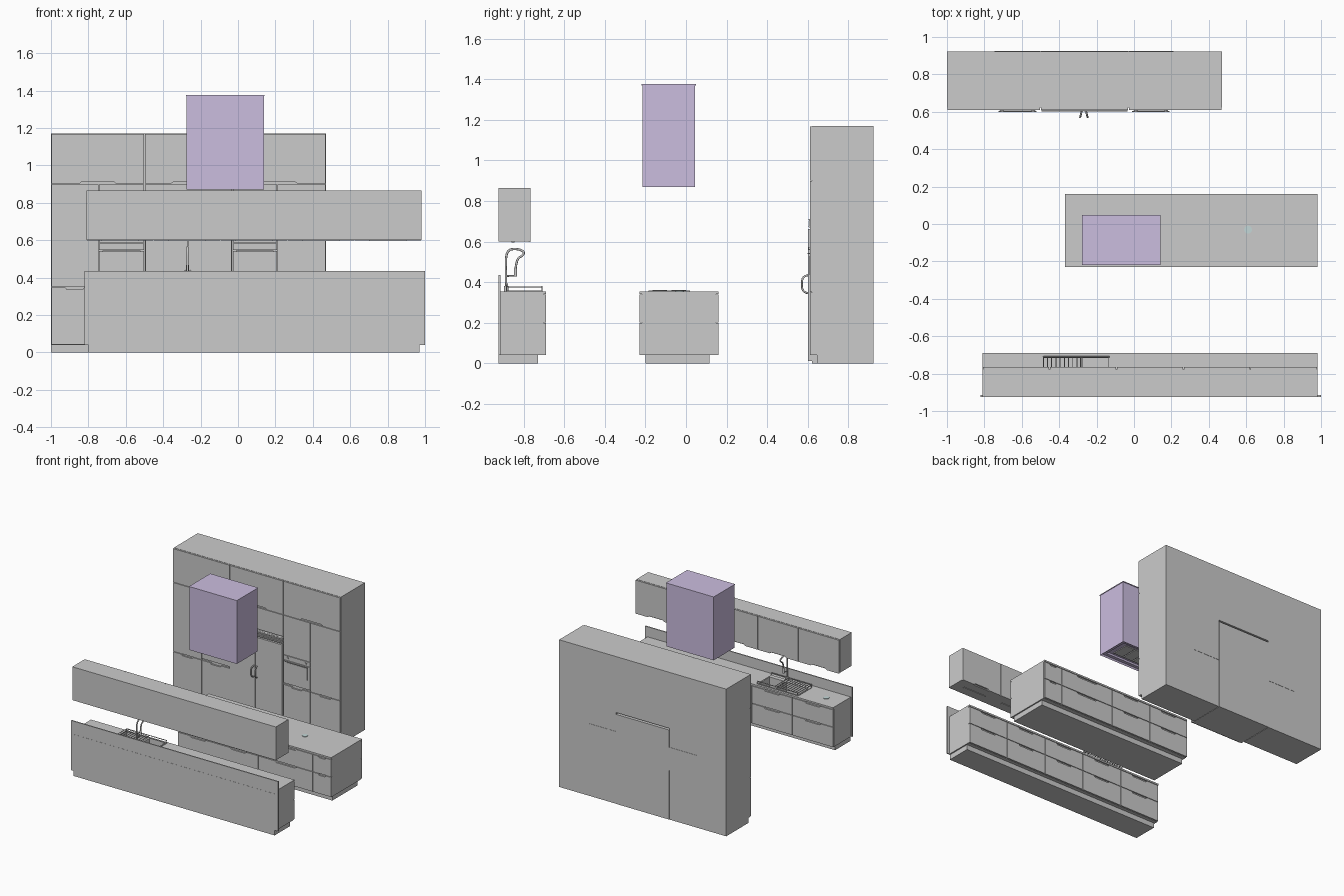
import bpy, bmesh, math
from mathutils import Vector

if "Cube" in bpy.data.objects:
    bpy.data.objects.remove(bpy.data.objects["Cube"])


def finish(name, bm, smooth=False):
    bmesh.ops.recalc_face_normals(bm, faces=bm.faces)
    me = bpy.data.meshes.new(name)
    bm.to_mesh(me)
    bm.free()
    for p in me.polygons:
        p.use_smooth = smooth
    ob = bpy.data.objects.new(name, me)
    bpy.context.collection.objects.link(ob)
    return ob


def box(name, x0, x1, y0, y1, z0, z1):
    bm = bmesh.new()
    bmesh.ops.create_cube(bm, size=1)
    for v in bm.verts:
        v.co = Vector(((x0 + x1) / 2 + v.co.x * (x1 - x0),
                       (y0 + y1) / 2 + v.co.y * (y1 - y0),
                       (z0 + z1) / 2 + v.co.z * (z1 - z0)))
    return finish(name, bm)


def front(name, x0, x1, z0, z1, y, depth=0.012, notch=0):
    """Door or drawer front; notch 1 / -1 cuts a grip in its top / bottom edge."""
    g = 0.002
    x0, x1, z0, z1 = x0 + g, x1 - g, z0 + g, z1 - g
    c, w = (x0 + x1) / 2, 0.2 * (x1 - x0)
    near, far = (z1, z0) if notch >= 0 else (z0, z1)
    pts = [(x0, far), (x1, far), (x1, near)]
    if notch:
        d = near - notch * 0.011
        pts += [(c + w, near), (c + w * 0.85, d), (c - w * 0.85, d), (c - w, near)]
    pts.append((x0, near))
    bm = bmesh.new()
    f = bm.faces.new([bm.verts.new((x, y, z)) for x, z in pts])
    r = bmesh.ops.extrude_face_region(bm, geom=[f])
    bmesh.ops.translate(bm, vec=(0, depth, 0),
                        verts=[v for v in r["geom"] if isinstance(v, bmesh.types.BMVert)])
    return finish(name, bm)


def disc(name, x, y, z, r, h, axis="z"):
    bpy.ops.mesh.primitive_cylinder_add(vertices=24, radius=r, depth=h, location=(x, y, z),
                                        rotation=(math.pi / 2 if axis == "y" else 0, 0, 0))
    ob = bpy.context.object
    ob.name = name
    bpy.ops.object.shade_smooth_by_angle()
    return ob


def tube(name, pts, r, kind="POLY"):
    cu = bpy.data.curves.new(name, "CURVE")
    cu.dimensions = "3D"
    cu.bevel_depth, cu.bevel_resolution, cu.use_fill_caps = r, 2, True
    s = cu.splines.new(kind)
    s.points.add(len(pts) - 1)
    for p, co in zip(s.points, pts):
        p.co = (*co, 1)
    if kind == "NURBS":
        s.order_u, s.use_endpoint_u, s.resolution_u = 3, True, 6
    ob = bpy.data.objects.new(name, cu)
    bpy.context.collection.objects.link(ob)
    return ob


def paint(ob, color):
    m = bpy.data.materials.new(ob.name + "_colour")
    m.diffuse_color = (*color, 1)
    m.use_nodes = True
    m.node_tree.nodes["Principled BSDF"].inputs["Base Color"].default_value = m.diffuse_color
    ob.data.materials.append(m)


# Tall cabinet wall: two side carcasses bridged over the fridge niche
YF, YB = 0.61, 0.925
for side, x0, x1 in (("left", -1, -0.5), ("right", -0.03, 0.47)):
    box(f"tall_carcass_{side}", x0, x1, YF + 0.012, YB - 0.002, 0.04, 1.17)
    box(f"tall_plinth_{side}", x0, x1, 0.645, YB - 0.002, 0, 0.04)
box("tall_bridge", -0.5, -0.03, YF + 0.012, YB - 0.002, 0.725, 1.17)
for x0, x1 in ((-1, -0.5), (-0.5, -0.03), (-0.03, 0.47)):
    front("tall_top_door", x0, x1, 0.9, 1.17, YF, notch=-1)
front("above_fridge_door", -0.5, -0.03, 0.725, 0.9, YF)
for x0, x1 in ((-1, -0.745), (0.21, 0.47)):
    front("tall_door", x0, x1, 0.35, 0.9, YF)
    front("tall_lower_door", x0, x1, 0.04, 0.35, YF, notch=1)

# Oven columns
for x0, x1 in ((-0.745, -0.5), (-0.03, 0.21)):
    front("lift_door", x0, x1, 0.585, 0.9, YF)
    front("under_oven_drawer", x0, x1, 0.04, 0.35, YF, notch=1)
    front("oven_door", x0, x1, 0.36, 0.545, YF)
    front("oven_controls", x0, x1, 0.545, 0.585, YF)
    box("oven_window", x0 + 0.027, x1 - 0.027, YF - 0.002, YF + 0.004, 0.435, 0.53)
    box("oven_handle", x0 + 0.02, x1 - 0.02, YF - 0.012, YF - 0.006, 0.538, 0.544)
    for hx in (x0 + 0.035, x1 - 0.035):
        box("oven_handle_post", hx - 0.003, hx + 0.003, YF - 0.007, YF + 0.002, 0.538, 0.544)
    for kx in (x0 + 0.04, x1 - 0.04):
        disc("oven_knob", kx, YF - 0.003, 0.566, 0.008, 0.008, "y")
    box("oven_back", x0, x1, 0.90, YB, 0.39, 0.575)

# Fridge with two doors, a top grille and a pair of bowed handles
box("fridge_body", -0.497, -0.033, 0.62, YB, 0, 0.712)
XM = -0.268
for x0, x1, s in ((-0.497, XM, -1), (XM, -0.033, 1)):
    front("fridge_door", x0, x1, 0.01, 0.665, 0.602, 0.02)
    hx = XM + s * 0.012
    tube("fridge_handle", [(hx, 0.604, 0.345), (hx + s * 0.006, 0.575, 0.35),
                           (hx + s * 0.009, 0.57, 0.39), (hx + s * 0.006, 0.575, 0.43),
                           (hx, 0.604, 0.435)], 0.005, "NURBS")
for i in range(4):
    z = 0.672 + i * 0.011
    box("fridge_grille_slat", -0.495, -0.035, 0.603, 0.622, z, z + 0.006)
for i in range(13):
    x = -0.49 + i * 0.037
    box("fridge_grille_fin", x, x + 0.004, 0.606, 0.622, 0.67, 0.712)

# Island with drawers on both long sides
box("island_carcass", -0.37, 0.98, -0.218, 0.148, 0.04, 0.342)
box("island_worktop", -0.37, 0.98, -0.23, 0.16, 0.342, 0.355)
box("island_plinth", -0.36, 0.97, -0.2, 0.115, 0, 0.04)
cols = (-0.37, -0.015, 0.34, 0.82, 0.98)
for x0, x1 in zip(cols, cols[1:]):
    for y in (-0.23, 0.148):
        front("island_lower_drawer", x0, x1, 0.04, 0.2, y, notch=1)
        front("island_upper_drawer", x0, x1, 0.2, 0.34, y, notch=1)
paint(disc("island_socket", 0.61, -0.03, 0.356, 0.021, 0.006), (0.55, 0.68, 0.68))

# Cooktop under the hood
box("cooktop", -0.25, 0.115, -0.185, 0.02, 0.355, 0.36)
for x in (-0.16, 0.025):
    for y in (-0.13, -0.035):
        disc("cooking_zone", x, y, 0.3603, 0.036, 0.002)

# Extractor hood, hollow underneath with a stepped filter
bm = bmesh.new()
bmesh.ops.create_cube(bm, size=1)
for v in bm.verts:
    v.co = Vector((-0.0675 + v.co.x * 0.415, -0.085 + v.co.y * 0.26, 1.1225 + v.co.z * 0.505))
under = min(bm.faces, key=lambda f: f.calc_center_median().z)
for width, lift in ((0.012, 0.012), (0.035, 0), (0.008, 0.012)):
    bmesh.ops.inset_region(bm, faces=[under], thickness=width)
    bmesh.ops.translate(bm, vec=(0, 0, lift), verts=under.verts)
hood = finish("hood", bm)
paint(hood, (0.6, 0.51, 0.74))
trim = box("hood_top_trim", -0.278, 0.143, -0.219, 0.049, 1.37, 1.376)
paint(trim, (0.6, 0.51, 0.74))
for i in range(3):
    x = -0.2 + i * 0.09
    box("hood_filter_bar", x, x + 0.082, -0.155, -0.015, 0.888, 0.896)

# Sink counter along the front, opening towards the back
carcass = box("counter_carcass", -0.81, 0.98, -0.915, -0.702, 0.04, 0.342)
top = box("counter_worktop", -0.81, 0.98, -0.915, -0.69, 0.342, 0.355)
box("counter_plinth", -0.8, 0.97, -0.92, -0.73, 0, 0.04)
box("splashback", -0.82, 1.0, -0.924, -0.915, 0.04, 0.435)
box("counter_back_board", -0.8, 0.97, -0.925, -0.92, 0, 0.33)
step = 1.79 / 5
for i in range(5):
    x0 = -0.81 + i * step
    front("counter_lower_drawer", x0, x0 + step, 0.04, 0.2, -0.702, notch=1)
    front("counter_upper_drawer", x0, x0 + step, 0.2, 0.34, -0.702, notch=1)
    front("wall_cabinet_door", x0, x0 + step, 0.595, 0.865, -0.777, notch=-1)
box("wall_cabinet", -0.81, 0.98, -0.925, -0.777, 0.6, 0.865)
for i in range(5):
    x = -0.81 + (i + 0.5) * step
    box("under_cabinet_light", x - 0.1, x + 0.1, -0.86, -0.845, 0.596, 0.602)
paint(disc("counter_socket", -0.675, -0.8, 0.356, 0.021, 0.006), (0.55, 0.68, 0.68))

# Sink rim and two bowls cut into the worktop
rim = box("sink_rim", -0.49, -0.13, -0.885, -0.708, 0.355, 0.36)
for x0, x1 in ((-0.48, -0.29), (-0.275, -0.14)):
    cut = box("bowl_cutter", x0, x1, -0.85, -0.716, 0.26, 0.4)
    cut.hide_render = True
    cut.hide_viewport = True
    for ob in (carcass, top, rim):
        m = ob.modifiers.new("bowl", "BOOLEAN")
        m.operation, m.solver, m.object = "DIFFERENCE", "EXACT", cut
    disc("sink_drain", (x0 + x1) / 2, -0.785, 0.262, 0.018, 0.004)

# Drying rack over the bowls
for y in (-0.885, -0.71):
    tube("rack_rail", [(-0.485, y, 0.378), (-0.13, y, 0.378)], 0.003)
    for x in (-0.485, -0.13):
        tube("rack_leg", [(x, y, 0.357), (x, y, 0.378)], 0.003)
for i in range(10):
    x = -0.485 + i * 0.0225
    tube("rack_wire", [(x, -0.885, 0.376), (x, -0.71, 0.376)], 0.0025)

# Gooseneck tap with hanging spray head
TX = -0.27
disc("tap_base", TX, -0.885, 0.368, 0.011, 0.026)
tube("tap_neck", [(TX, -0.885, 0.36), (TX, -0.89, 0.5), (TX, -0.88, 0.56), (TX, -0.83, 0.565),
                  (TX, -0.795, 0.55), (TX, -0.805, 0.53), (TX, -0.835, 0.515),
                  (TX, -0.84, 0.46)], 0.0055, "NURBS")
disc("tap_spray_head", TX, -0.84, 0.448, 0.008, 0.04)
tube("tap_arm", [(TX, -0.887, 0.43), (TX, -0.838, 0.432)], 0.004)
tube("tap_lever", [(TX, -0.885, 0.375), (TX + 0.03, -0.88, 0.385)], 0.004)
